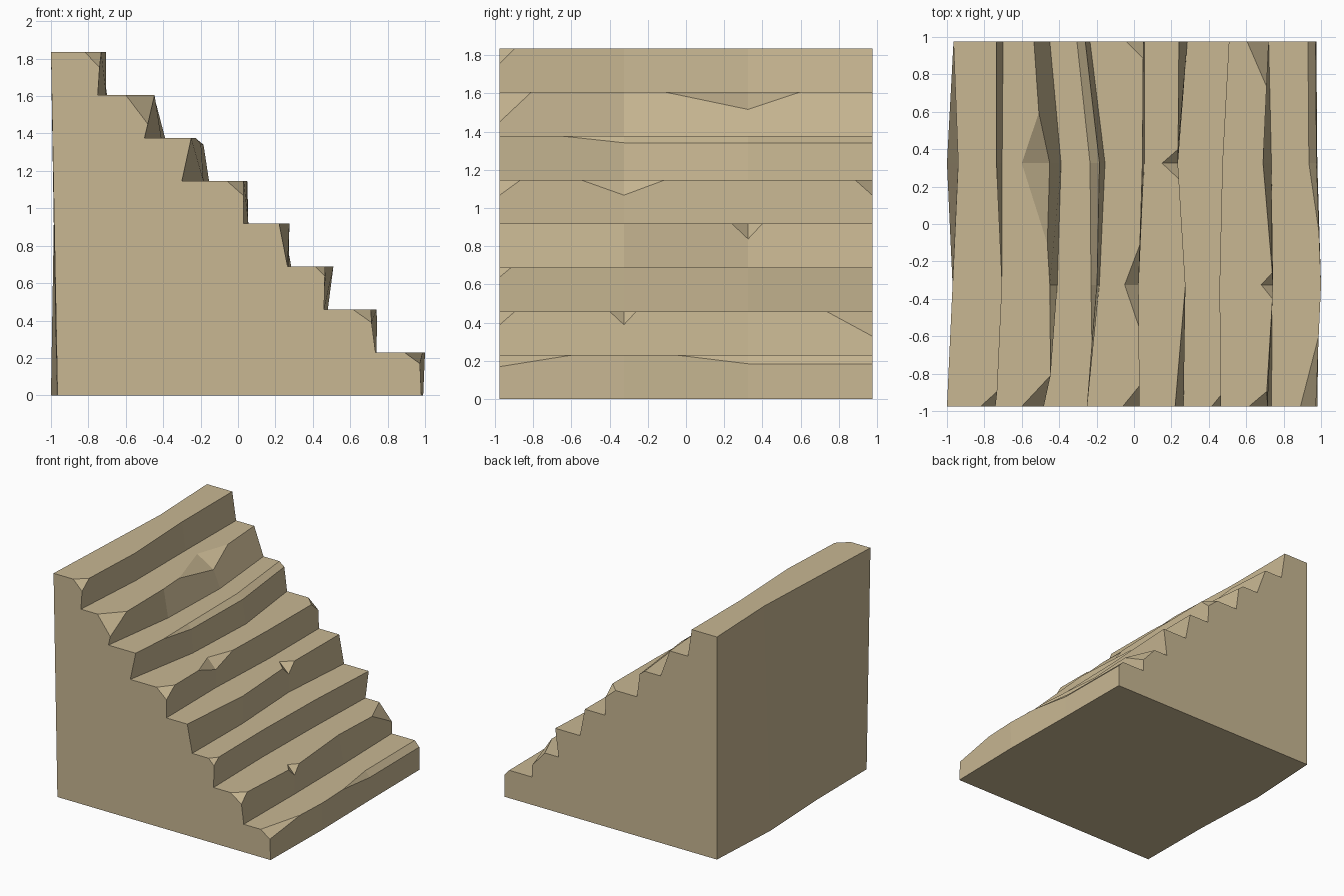
import bpy, bmesh
from mathutils import Vector

if "Cube" in bpy.data.objects:
    bpy.data.objects.remove(bpy.data.objects["Cube"])

Y = (-0.975, -0.325, 0.325, 0.975)      # cross-section stations
H = 1.835 / 8                           # step height
# Riser x at each station, bottom step first
NOSE = [(.97, 1.0, .975, .97), (.705, .745, .69, .72), (.465, .46, .475, .51),
        (.22, .275, .235, .24), (.03, .025, .045, .05), (-.25, -.20, -.19, -.265),
        (-.445, -.45, -.49, -.535), (-.735, -.705, -.735, -.735)]
FOOT = [(.98, .99, .98, .975), (.735, .74, .735, .72), (.46, .45, .46, .48),
        (.265, .27, .235, .285), (.03, .025, .055, .055), (-.30, -.185, -.155, -.235),
        (-.50, -.41, -.39, -.45), (-.75, -.705, -.705, -.70)]
BACK_TOP, BACK_LOW = (-1.0, -.97, -.94, -.965), (-.965, -.97, -1.0, -.965)
# Chipped noses: (step, station) -> depth, drop, reach to -y, reach to +y (0 = chip runs on)
CHIPS = {(0, 0): (.08, .06, 0.01, .375), (0, 2): (.04, .045, .37, 0), (0, 3): (.04, .045, 0, 0),
         (1, 0): (.09, .07, 0, .08), (1, 1): (.065, .07, .075, .065), (1, 3): (.115, .13, .24, 0),
         (2, 0): (.05, .05, 0, .06), (3, 2): (.085, .08, .085, .075),
         (4, 0): (.09, .08, 0, .11), (4, 1): (.075, .08, .225, .215), (4, 3): (.09, .08, .09, 0),
         (5, 1): (.03, .035, .325, 0), (5, 2): (.045, .035, 0, 0), (5, 3): (.04, .035, 0, 0),
         (6, 0): (.155, .155, 0, .165), (6, 2): (.11, .09, .43, .27),
         (7, 0): (.085, .08, 0, .08)}


def foot(i, j):
    """Inner corner where riser i meets the tread below (or the back wall top)."""
    return Vector((FOOT[i][j] if i < 8 else BACK_TOP[j], Y[j], i * H))


def nose(i, j):
    return Vector((NOSE[i][j], Y[j], (i + 1) * H))


def rims(i, j):
    """Tread-side and riser-side points of a nose, equal when not chipped."""
    n = nose(i, j)
    if (i, j) not in CHIPS:
        return n, n
    dx, dz = CHIPS[i, j][:2]
    return n - Vector((dx, 0, 0)), n.lerp(foot(i, j), dz / H)


def edge_pts(i, j):
    """Points where chips run out along the nose edge between stations j and j+1."""
    a, b, span = nose(i, j), nose(i, j + 1), Y[j + 1] - Y[j]
    lo = CHIPS[i, j][3] if (i, j) in CHIPS else 0
    hi = CHIPS[i, j + 1][2] if (i, j + 1) in CHIPS else 0
    return ([a.lerp(b, lo / span)] if lo else []) + ([b.lerp(a, hi / span)] if hi else [])


bm = bmesh.new()
cache = {}


def face(pts):
    vs = []
    for p in pts:
        k = tuple(round(c, 5) for c in p)
        if k not in cache:
            cache[k] = bm.verts.new(p)
        if cache[k] not in vs:
            vs.append(cache[k])
    if len(vs) > 2:
        bm.faces.new(vs)


low = [Vector((x, y, 0)) for x, y in zip(BACK_LOW, Y)]

for j in range(3):
    # Treads, risers and chip facets
    for i in range(8):
        (t0, r0), (t1, r1) = rims(i, j), rims(i, j + 1)
        e = edge_pts(i, j)
        face([foot(i + 1, j), t0, *e, t1, foot(i + 1, j + 1)])
        face([foot(i, j), foot(i, j + 1), r1, *e[::-1], r0])
        if not e:
            face([t0, r0, r1, t1])
        else:
            face([t0, r0, e[0]])
            face([t1, e[-1], r1])
    # Back wall
    face([foot(8, j), foot(8, j + 1), low[j + 1], low[j]])

# Side walls and underside
for j in (0, 3):
    prof = [low[j]]
    for i in range(8):
        t, r = rims(i, j)
        prof += [foot(i, j), r, t]
    face(prof + [foot(8, j)])
face([foot(0, j) for j in range(4)] + low[::-1])

bmesh.ops.recalc_face_normals(bm, faces=bm.faces)
mesh = bpy.data.meshes.new("stone_stairs")
bm.to_mesh(mesh)
bm.free()
stairs = bpy.data.objects.new("stone_stairs", mesh)
bpy.context.collection.objects.link(stairs)

# Sandstone colour
mat = bpy.data.materials.new("sandstone")
mat.diffuse_color = (0.58, 0.475, 0.29, 1)
mat.use_nodes = True
mat.node_tree.nodes["Principled BSDF"].inputs["Base Color"].default_value = mat.diffuse_color
mesh.materials.append(mat)
